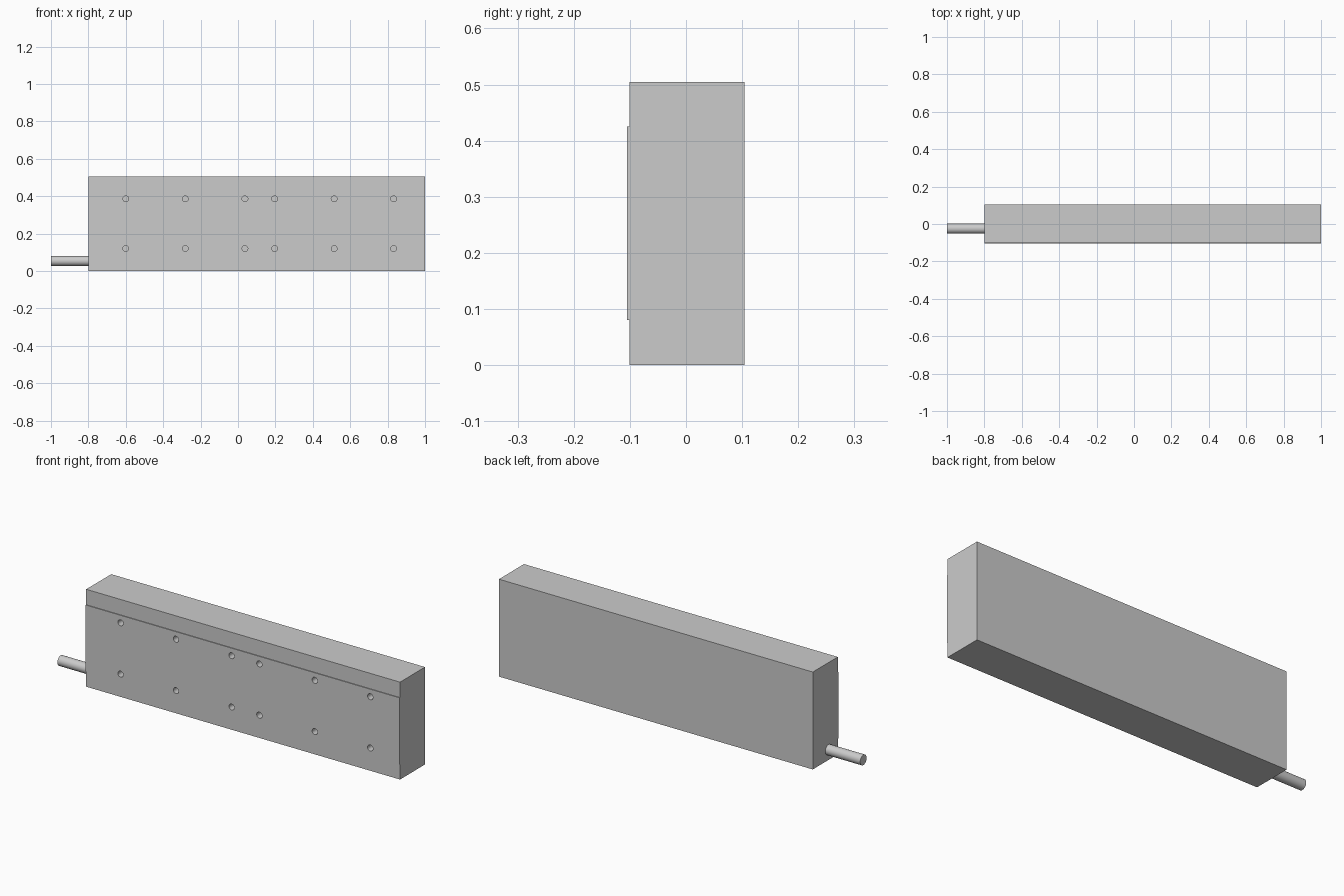
import bpy, bmesh, math

if "Cube" in bpy.data.objects:
    bpy.data.objects.remove(bpy.data.objects["Cube"])

X0, X1 = -0.8, 1.0


def extrude_profile(name, profile, x0, x1):
    """Extrude a closed (y, z) profile along x."""
    bm = bmesh.new()
    face = bm.faces.new([bm.verts.new((x0, y, z)) for y, z in profile])
    ext = bmesh.ops.extrude_face_region(bm, geom=[face])["geom"]
    verts = [v for v in ext if isinstance(v, bmesh.types.BMVert)]
    bmesh.ops.translate(bm, verts=verts, vec=(x1 - x0, 0, 0))
    bmesh.ops.recalc_face_normals(bm, faces=bm.faces)
    mesh = bpy.data.meshes.new(name)
    bm.to_mesh(mesh)
    bm.free()
    obj = bpy.data.objects.new(name, mesh)
    bpy.context.collection.objects.link(obj)
    return obj


def cylinder(name, radius, depth, loc, rot):
    bpy.ops.mesh.primitive_cylinder_add(vertices=32, radius=radius, depth=depth,
                                        location=loc, rotation=rot)
    obj = bpy.context.object
    obj.name = name
    return obj


# Main block with a slightly raised band across the front
body = extrude_profile("body", [
    (0.104, 0), (0.104, 0.505), (-0.101, 0.505), (-0.101, 0.425),
    (-0.105, 0.425), (-0.105, 0.08), (-0.101, 0.08), (-0.101, 0)], X0, X1)

# Two rows of blind mounting holes in the front
cutters = []
for x in (-0.6, -0.282, 0.037, 0.196, 0.514, 0.832):
    for z in (0.12, 0.386):
        cutters.append(cylinder("hole_cutter", 0.0155, 0.12, (x, -0.105, z),
                                (math.pi / 2, 0, 0)))
bpy.ops.object.select_all(action='DESELECT')
for c in cutters:
    c.select_set(True)
bpy.context.view_layer.objects.active = cutters[0]
bpy.ops.object.join()
cutter = bpy.context.object
cutter.name = "hole_cutters"
cutter.hide_render = True

mod = body.modifiers.new("holes", 'BOOLEAN')
mod.operation = 'DIFFERENCE'
mod.solver = 'EXACT'
mod.object = cutter
bpy.ops.object.select_all(action='DESELECT')
body.select_set(True)
bpy.context.view_layer.objects.active = body
bpy.ops.object.modifier_apply(modifier=mod.name)
bpy.data.objects.remove(cutter)
bpy.ops.object.shade_smooth_by_angle()

# Cable stub leaving the left end
cable = cylinder("cable", 0.0265, 0.2, (-0.9, -0.025, 0.0535), (0, math.pi / 2, 0))
bpy.ops.object.shade_smooth_by_angle()
